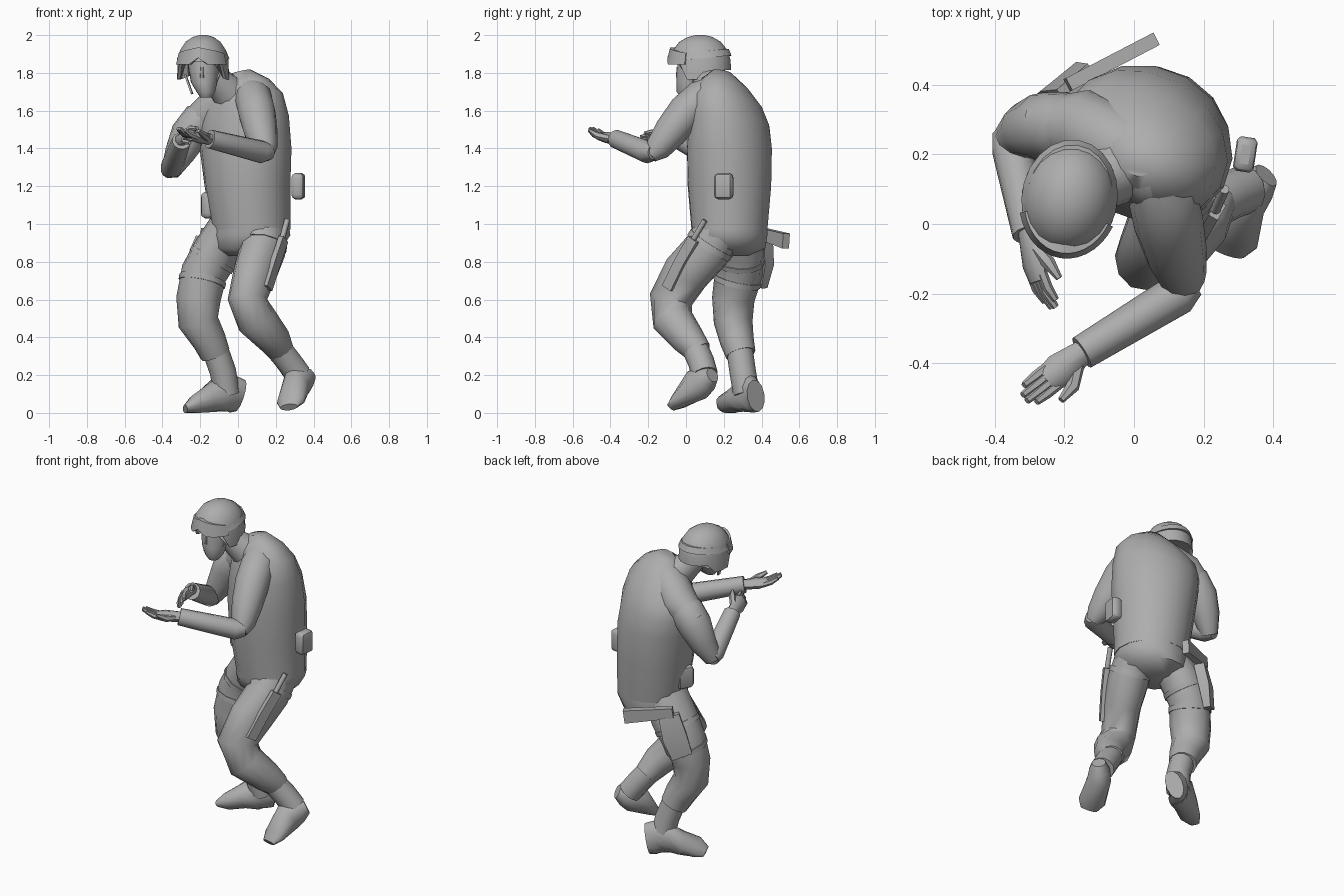
import bpy, bmesh
from math import sin, cos, pi, radians, sqrt
from mathutils import Vector

default = bpy.data.objects.get("Cube")
if default:
    bpy.data.objects.remove(default, do_unlink=True)

shade = .42
grey = bpy.data.materials.new("plain_grey")
grey.use_nodes = True
grey.diffuse_color = (shade, shade, shade, 1)
grey.node_tree.nodes["Principled BSDF"].inputs["Base Color"].default_value = grey.diffuse_color

parts = []
UP = Vector((0, 0, 1))
LEFT = Vector((.87, -.5, 0))       # sideways axis of the turned body
BACK = Vector((.5, .87, 0))        # rearward axis of the turned body
HEAD_FRONT = Vector((-.15, -.99, 0))
HEAD_SIDE = Vector((.99, -.15, 0))


def loft(name, rings):
    """Skin a list of point rings, cap both ends and keep everything above the ground."""
    bm = bmesh.new()
    loops = [[bm.verts.new((p.x, p.y, max(p.z, 0))) for p in points] for points in rings]
    count = len(loops[0])
    for lower, upper in zip(loops, loops[1:]):
        for i in range(count):
            j = (i + 1) % count
            bm.faces.new((lower[i], lower[j], upper[j], upper[i]))
    bm.faces.new(loops[0])
    bm.faces.new(loops[-1])
    bmesh.ops.recalc_face_normals(bm, faces=bm.faces)
    mesh = bpy.data.meshes.new(name)
    bm.to_mesh(mesh)
    bm.free()
    mesh.materials.append(grey)
    obj = bpy.data.objects.new(name, mesh)
    bpy.context.collection.objects.link(obj)
    parts.append(obj)
    return obj


def ring(centre, across, along, count):
    """Ellipse of points; four points give a box whose half sizes are the axes."""
    scale, turn = (sqrt(2), pi / 4) if count == 4 else (1, 0)
    angles = [2 * pi * i / count + turn for i in range(count)]
    return [Vector(centre) + (across * cos(a) + along * sin(a)) * scale for a in angles]


def tube(name, path, ref=LEFT, count=12):
    """Loft along a path of (x, y, z, width, depth); depth may be left out when equal."""
    centres = [Vector(p[:3]) for p in path]
    rings = []
    for i, point in enumerate(path):
        before, after = centres[max(i - 1, 0)], centres[min(i + 1, len(path) - 1)]
        tangent = (after - before).normalized()
        across = (ref - tangent * ref.dot(tangent)).normalized()
        along = tangent.cross(across)
        rings.append(ring(centres[i], across * point[3], along * point[-1], count))
    return loft(name, rings)


def stack(name, levels, side=LEFT, back=BACK, count=16):
    """Loft level rings of (x, y, z, half width, half depth)."""
    return loft(name, [ring((x, y, z), side * width, back * depth, count)
                       for x, y, z, width, depth in levels])


def strap(name, path, segment, where):
    """Narrow band around one segment of a limb path."""
    start, end = path[segment], path[segment + 1]
    band = []
    for fraction in (where - .1, where + .1):
        point = [a + (b - a) * fraction for a, b in zip(start, end)]
        band.append(point[:3] + [point[3] * 1.04, point[-1] * 1.04])
    tube(name, band)


# Torso: the upper levels lean so that the left shoulder sits higher
torso = stack("torso", [
    (.07, .23, .97, .21, .2), (.05, .23, 1.2, .23, .22), (.04, .23, 1.4, .25, .22),
    (.03, .23, 1.54, .25, .2), (.02, .22, 1.64, .23, .17), (.02, .2, 1.73, .15, .12),
    (.01, .19, 1.8, .06, .05)])
for vertex in torso.data.vertices:
    lean = min(.25, max(0, vertex.co.z - 1.4))
    vertex.co.z += lean * (vertex.co - Vector((0, .2, 0))).dot(LEFT)
tube("shoulders", [(-.28, .29, 1.5, .07), (-.15, .28, 1.58, .11), (0, .2, 1.67, .12),
                   (.07, .14, 1.69, .11), (.13, .1, 1.67, .07)], BACK, 14)
stack("hips", [(.07, .23, 1, .2, .2), (.07, .23, .94, .21, .2),
               (.05, .24, .87, .18, .18), (.03, .23, .83, .09, .1)])

# Legs with trousers, thigh straps and boots
left_leg = [
    (.15, .2, 1, .11, .13), (.13, .11, .86, .12, .13), (.09, 0, .74, .11, .13),
    (.05, -.08, .6, .1, .12), (.1, -.07, .49, .11), (.19, .01, .39, .09), (.23, .07, .32, .07)]
right_leg = [
    (-.03, .26, 1, .11, .13), (-.11, .28, .86, .12, .14), (-.18, .28, .74, .12, .13),
    (-.21, .25, .6, .12, .11), (-.21, .25, .48, .11, .1), (-.15, .27, .38, .09),
    (-.12, .29, .31, .08)]
tube("left_leg", left_leg)
tube("right_leg", right_leg)
strap("left_thigh_strap", left_leg, 0, .8)
strap("right_thigh_strap_upper", right_leg, 1, .4)
strap("right_thigh_strap_lower", right_leg, 2, .3)

tube("left_boot_shaft", [(.2, .04, .36, .07), (.27, .08, .27, .07), (.32, .1, .2, .07)])
tube("left_boot_foot", [(.38, .14, .2, .04), (.35, .11, .18, .06, .07), (.31, .06, .15, .07, .09),
                        (.28, -.04, .06, .08, .04), (.27, -.08, .03, .05, .02)])
tube("right_boot_shaft", [(-.13, .28, .36, .07), (-.08, .3, .22, .07), (-.06, .32, .1, .07)])
tube("right_boot_foot", [(.01, .37, .09, .05, .09), (-.03, .35, .1, .06, .1),
                         (-.09, .31, .1, .07, .1), (-.16, .27, .07, .07),
                         (-.23, .22, .04, .07, .05), (-.28, .2, .02, .04, .02)], BACK)

# Arms
tube("left_upper_arm", [(.04, .16, 1.73, .06), (.08, .09, 1.67, .1), (.1, 0, 1.59, .1),
                        (.12, -.08, 1.49, .09), (.14, -.15, 1.4, .07), (.15, -.19, 1.36, .04)])
tube("left_forearm", [(.17, -.17, 1.38, .04), (.13, -.2, 1.38, .06), (-.15, -.37, 1.45, .05)], UP)
tube("right_upper_arm", [(-.13, .27, 1.6, .07), (-.2, .28, 1.55, .1), (-.26, .28, 1.47, .1),
                         (-.31, .27, 1.37, .08), (-.36, .24, 1.27, .05)])
tube("right_forearm", [(-.37, .27, 1.28, .04), (-.35, .22, 1.3, .06), (-.3, -.03, 1.44, .05)])


def hand(side, wrist, aim, across, lift):
    """Cupped hand: flat palm, four bent fingers and a thumb."""
    wrist, aim, across, lift = (Vector(v) for v in (wrist, aim, across, lift))
    tube(side + "_palm", [(*(wrist + aim * reach), width, depth) for reach, width, depth in
                          ((-.03, .03, .03), (.08, .05, .03), (.13, .04, .02))], across, 8)
    for i in range(4):
        length = .1 if i in (1, 2) else .08
        base = wrist + aim * .11 + across * (i - 1.5) * .02
        middle = base + (aim + lift * .2) * length * .5
        tip = middle + (aim + lift * .5) * length * .5
        tube(f"{side}_finger_{i + 1}", [(*base, .015), (*middle, .015), (*tip, .01)], across, 6)
    root = wrist + aim * .03 + across * .02
    joint = root + aim * .05 + across * .04 + lift * .01
    end = joint + aim * .05 + across * .01 + lift * .02
    tube(side + "_thumb", [(*root, .02), (*joint, .02), (*end, .01)], across, 6)


hand("left", (-.15, -.37, 1.45), (-.78, -.62, .1), (.6, -.8, 0), UP)
hand("right", (-.3, -.04, 1.45), (.2, -.97, .1), (.5, .1, .85), (.8, .1, -.5))

# Neck and face
tube("neck", [(-.03, .17, 1.68, .11), (-.09, .12, 1.74, .08), (-.16, .09, 1.82, .07)])
stack("face", [(-.17, 0, 1.67, .03, .03), (-.17, .01, 1.7, .05, .06), (-.18, .03, 1.75, .07, .08),
               (-.18, .05, 1.81, .08, .1), (-.18, .07, 1.88, .09, .11)],
      HEAD_SIDE, -HEAD_FRONT, 14)
tube("nose", [(-.19, -.04, 1.83, .01), (-.19, -.04, 1.78, .015), (-.18, -.03, 1.76, .01)],
     HEAD_SIDE, 6)

# Helmet with a raised front edge and dropped ear sides
CROWN = Vector((-.185, .075, 0))
helmet = [ring(CROWN + UP * z, HEAD_SIDE * width, -HEAD_FRONT * width * 1.2, 20)
          for z, width in ((1.82, .12), (1.815, .138), (1.87, .135), (1.92, .122),
                           (1.965, .092), (1.99, .055), (2, .02))]
for edge in helmet[:2]:
    for point in edge:
        forward = (point - CROWN).dot(HEAD_FRONT)
        point.z += .045 if forward > .08 else -.05 if forward > -.07 else 0
loft("helmet", helmet)


def head_band(name, start, stop, radius, low, high):
    """Curved strip round the head, leaning in at the top; angles run from the face."""
    sections, steps = [], 14
    for i in range(steps + 1):
        angle = start + (stop - start) * i / steps
        corners = [(radius - .03, low), (radius, low), (radius - .015, high), (radius - .04, high)]
        sections.append([CROWN + HEAD_FRONT * (.03 + r) * cos(angle)
                         + HEAD_SIDE * r * sin(angle) + UP * height(angle)
                         for r, height in corners])
    loft(name, sections)


head_band("goggles", -1.2, 1.2, .145,
          lambda angle: 1.845 + max(0, .035 - abs(angle) / 10),
          lambda angle: 1.935 - abs(angle) / 40)
head_band("goggle_strap", 1.15, 2 * pi - 1.15, .138,
          lambda angle: 1.875 - cos(angle) / 60, lambda angle: 1.91 - cos(angle) / 60)
for label, sign in (("left", 1), ("right", -1)):
    top = CROWN + HEAD_SIDE * sign * .09 + HEAD_FRONT * .03 + UP * 1.79
    bottom = CROWN + HEAD_SIDE * sign * .05 + HEAD_FRONT * .06 + UP * 1.69
    tube(label + "_chin_strap", [(*top, .01, .005), (*bottom, .01, .005)], HEAD_FRONT, 4)


def pouch(name, centre, width, depth, height, side, back):
    """Soft box with narrowed top and bottom."""
    x, y, z = centre
    obj = stack(name, [(x, y, z + height * level, width * size, depth * size)
                       for level, size in ((-1, .75), (-.75, 1), (.75, 1), (1, .75))],
                side, back, 4)
    obj.modifiers.new("soft_edges", "BEVEL").width = .01


pouch("back_pouch", (.32, .2, 1.2), .03, .05, .07, HEAD_SIDE, -HEAD_FRONT)
pouch("belt_pouch", (-.15, .23, 1.1), .03, .05, .07, LEFT, BACK)

# Sheathed blade on the left thigh
tube("sheath", [(.24, .04, .92, .03, .015), (.2, -.03, .8, .03, .015),
                (.16, -.1, .66, .03, .01)], BACK, 4)
tube("blade_handle", [(.22, .01, .87, .015), (.26, .1, 1.02, .015)], BACK, 8)

# Holster and sidearm on the right thigh
outward_edge = Vector((.8, .6, 0))
tube("holster", [(-.16, .4, .92, .06, .03), (-.2, .4, .8, .07, .03),
                 (-.24, .38, .68, .06, .02)], outward_edge, 4)
tube("sidearm_grip", [(-.19, .4, .95, .03, .02), (.06, .53, .91, .04, .02)], UP, 4)

# Smooth shading with sharp edges kept
bpy.ops.object.select_all(action="DESELECT")
for obj in parts:
    obj.select_set(True)
bpy.context.view_layer.objects.active = parts[0]
bpy.ops.object.shade_smooth_by_angle(angle=radians(50))
